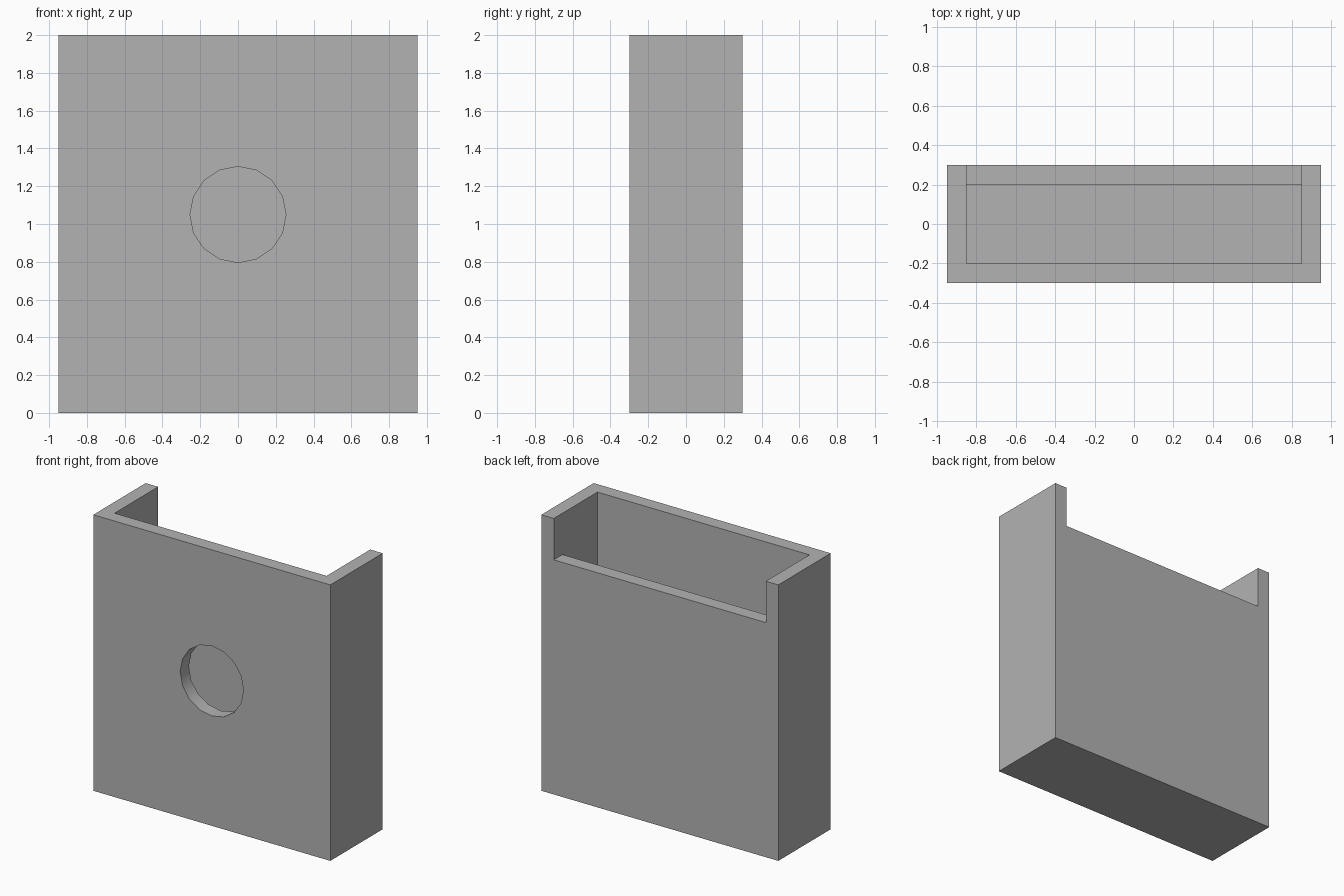
import bpy
from math import radians

cube = bpy.data.objects.get("Cube")
if cube:
    bpy.data.objects.remove(cube, do_unlink=True)

W, D, H, WALL = 1.9, 0.6, 2.0, 0.1      # outer size and wall thickness
BACK_TOP = 1.7                          # height of the lowered back wall

grey = bpy.data.materials.new("plain_grey")
grey.use_nodes = True
colour = (0.45, 0.45, 0.45, 1)
grey.diffuse_color = colour
grey.node_tree.nodes["Principled BSDF"].inputs["Base Color"].default_value = colour


def box(name, low, high):
    """Box between two opposite corners."""
    centre = [(a + b) / 2 for a, b in zip(low, high)]
    bpy.ops.mesh.primitive_cube_add(size=1, location=centre)
    obj = bpy.context.object
    obj.name = name
    obj.scale = [b - a for a, b in zip(low, high)]
    bpy.ops.object.transform_apply(location=True, rotation=True, scale=True)
    return obj


def cut(target, cutter):
    """Subtract the cutter and remove it."""
    cutter.hide_render = True
    mod = target.modifiers.new(cutter.name, 'BOOLEAN')
    mod.operation = 'DIFFERENCE'
    mod.solver = 'EXACT'
    mod.object = cutter
    bpy.context.view_layer.objects.active = target
    bpy.ops.object.modifier_apply(modifier=mod.name)
    bpy.data.objects.remove(cutter, do_unlink=True)


# Outer body
body = box("open_holder", (-W / 2, -D / 2, 0), (W / 2, D / 2, H))
body.data.materials.append(grey)

# Inner cavity, open at the top
ix, iy = W / 2 - WALL, D / 2 - WALL
cut(body, box("cavity_cutter", (-ix, -iy, WALL), (ix, iy, H + 0.2)))

# Lowered back wall between the side walls
cut(body, box("back_notch_cutter", (-ix, 0, BACK_TOP), (ix, D, H + 0.2)))

# Round opening through the front wall, centred on the cavity
bpy.ops.mesh.primitive_cylinder_add(vertices=16, radius=0.254, depth=0.3,
                                    location=(0, -D / 2, (H + WALL) / 2),
                                    rotation=(radians(90), 0, 0))
hole = bpy.context.object
hole.name = "front_hole_cutter"
cut(body, hole)

# Smooth the hole, keep the corners sharp
bpy.ops.object.select_all(action='DESELECT')
body.select_set(True)
bpy.context.view_layer.objects.active = body
bpy.ops.object.shade_smooth_by_angle(angle=radians(30))
